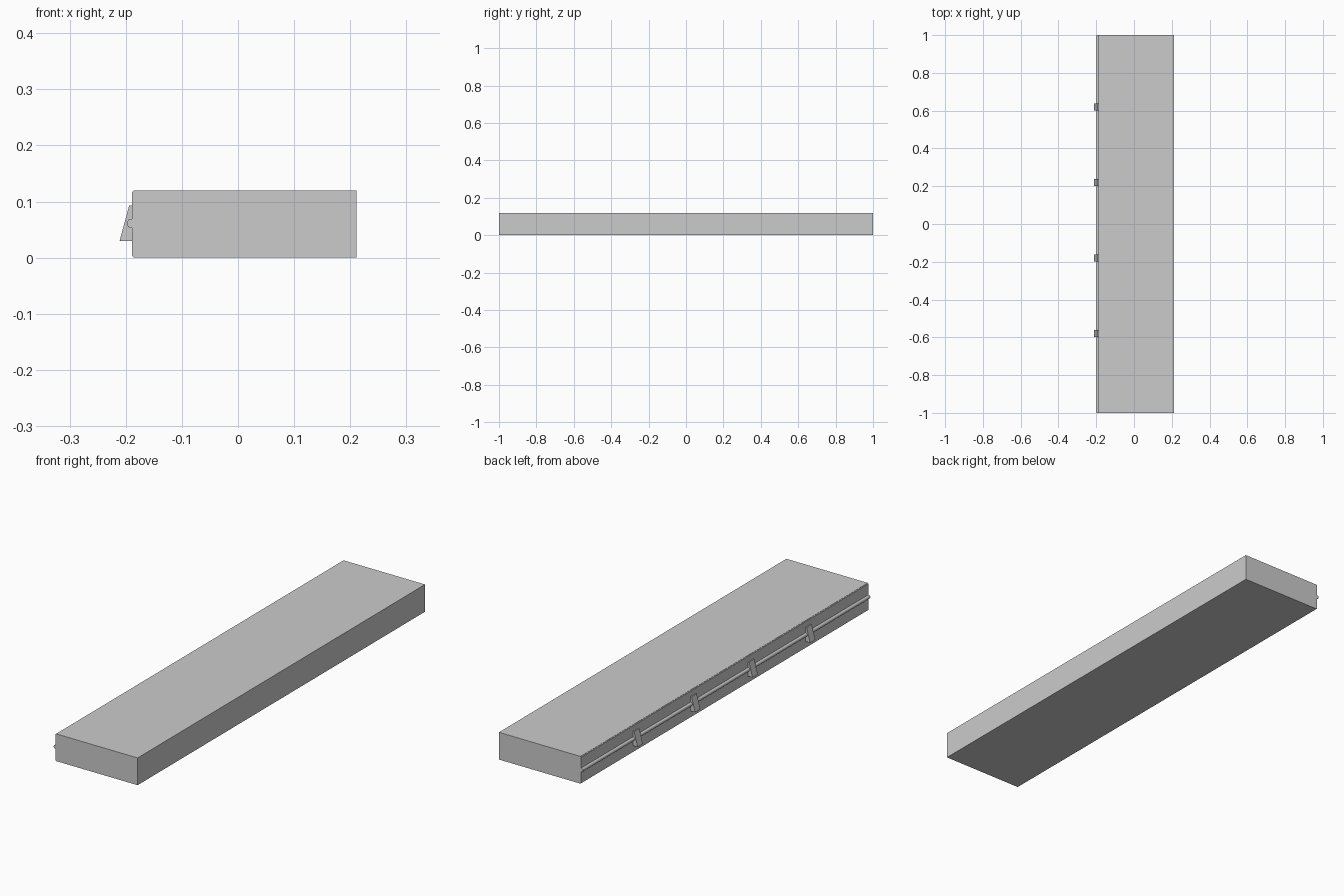
import bpy
import bmesh
import math

cube = bpy.data.objects.get("Cube")
if cube:
    bpy.data.objects.remove(cube, do_unlink=True)

grey = bpy.data.materials.new("plain grey")
grey.use_nodes = True
grey.diffuse_color = (0.6, 0.6, 0.6, 1)
grey.node_tree.nodes["Principled BSDF"].inputs["Base Color"].default_value = (0.6, 0.6, 0.6, 1)


def extrude_profile(name, profile, y0, y1):
    """Sweep an (x, z) outline along y and cap both ends."""
    bm = bmesh.new()
    face = bm.faces.new([bm.verts.new((x, y0, z)) for x, z in profile])
    swept = bmesh.ops.extrude_face_region(bm, geom=[face])
    for v in swept["geom"]:
        if isinstance(v, bmesh.types.BMVert):
            v.co.y = y1
    bmesh.ops.recalc_face_normals(bm, faces=bm.faces)
    mesh = bpy.data.meshes.new(name)
    bm.to_mesh(mesh)
    bm.free()
    mesh.materials.append(grey)
    obj = bpy.data.objects.new(name, mesh)
    bpy.context.collection.objects.link(obj)
    return obj


BACK, FRONT, HEIGHT = 0.211, -0.186, 0.12

# Main slab
extrude_profile("slab", [(FRONT, 0), (BACK, 0), (BACK, HEIGHT), (FRONT, HEIGHT)], -1, 1)

# Thin facing with chamfered long edges
extrude_profile("facing_panel", [(FRONT, 0.001), (FRONT, HEIGHT - 0.001),
                                 (-0.189, HEIGHT - 0.003), (-0.189, 0.003)], -1, 1)

# Rounded rail running the full length of the facing
rail = [(-0.189, 0.053), (-0.189, 0.069)]
for i in range(9):
    a = math.pi / 2 + math.pi * i / 8
    rail.append((-0.191 + 0.007 * math.cos(a), 0.061 + 0.008 * math.sin(a)))
rail_obj = extrude_profile("rail", rail, -1, 1)
bpy.context.view_layer.objects.active = rail_obj
rail_obj.select_set(True)
bpy.ops.object.shade_smooth_by_angle(angle=math.radians(35))
rail_obj.select_set(False)

# Four wedge clips evenly spaced along the rail
clip = [(-0.188, 0.03), (-0.211, 0.03), (-0.194, 0.093), (-0.188, 0.093)]
for i in range(4):
    y = -0.58 + 0.4 * i
    extrude_profile(f"clip_{i + 1}", clip, y - 0.018, y + 0.018)
